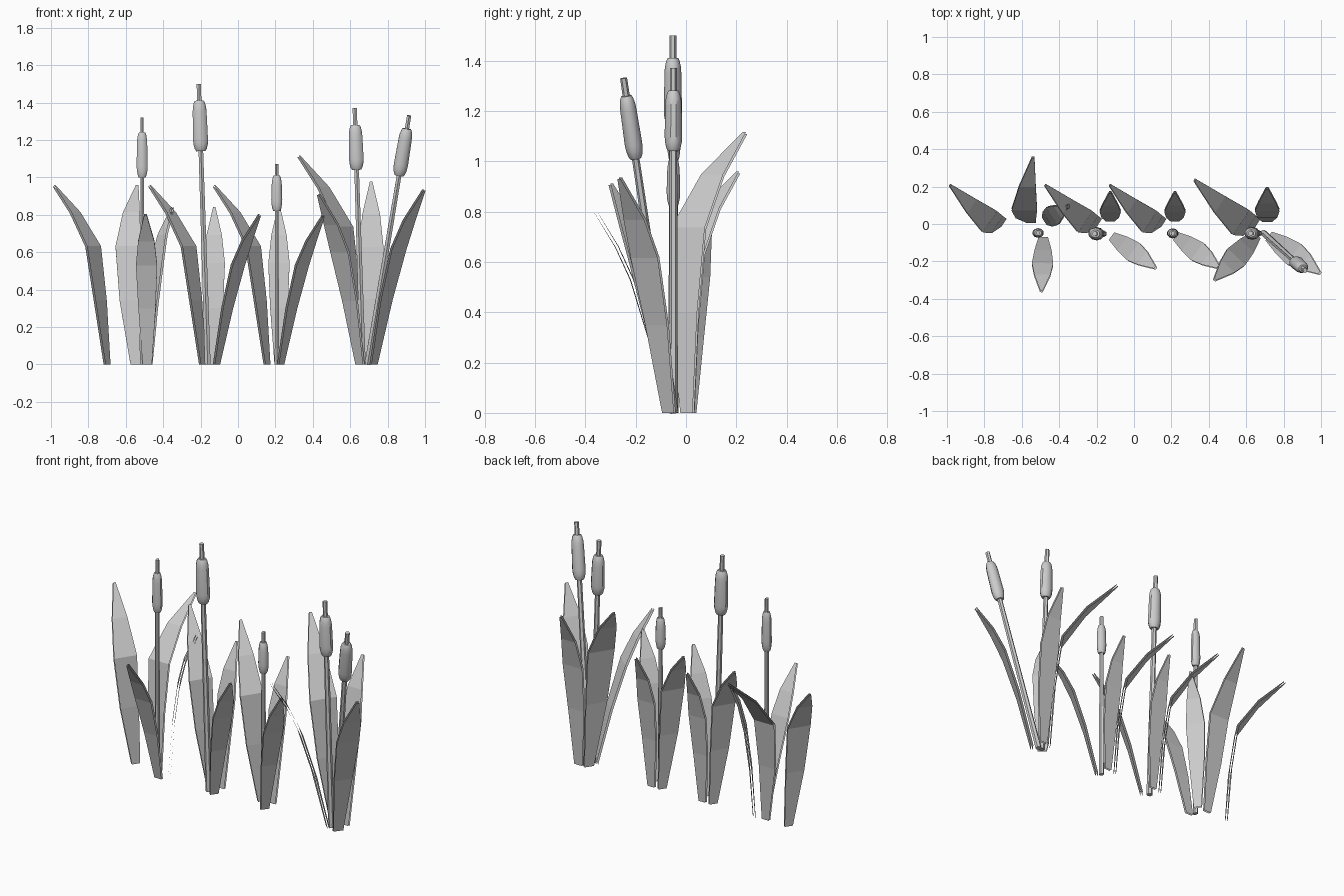
import bpy, bmesh, math
from mathutils import Vector, Matrix

if "Cube" in bpy.data.objects:
    bpy.data.objects.remove(bpy.data.objects["Cube"])

# Blade profiles: (outward bend, height, left edge, right edge) at scale 1
WIDE = [(0, 0, .025, -.025), (.025, .34, .083, -.027), (.065, .63, .105, -.032),
        (.19, .81, .065, -.025), (.345, .955, -.004, -.018)]
FRONT = [(0, 0, .025, -.025), (.07, .30, .047, -.045), (.14, .53, .058, -.056),
         (.20, .66, .045, -.042), (.285, .80, .007, -.007)]
BACK = [(0, 0, .024, -.024), (.02, .30, .047, -.047), (.05, .54, .057, -.057),
        (.085, .69, .041, -.041), (.15, .84, .006, -.006)]


def finish(bm, name):
    me = bpy.data.meshes.new(name)
    bm.to_mesh(me)
    bm.free()
    ob = bpy.data.objects.new(name, me)
    bpy.context.collection.objects.link(ob)
    return ob


def blade(name, profile, x, y, angle, scale=1.0, gap=.012):
    """Two thin facing sheets that bend outward towards the given heading."""
    a = math.radians(angle)
    out = Vector((math.cos(a), math.sin(a), 0))
    left = Vector((-out.y, out.x, 0))
    bm = bmesh.new()
    for side in (1, -1):
        rows = []
        for i, (d, z, l, r) in enumerate(profile):
            p, q = profile[max(i - 1, 0)], profile[min(i + 1, len(profile) - 1)]
            dd, dz = q[0] - p[0], q[1] - p[1]
            n = (out * dz - Vector((0, 0, dd))).normalized()
            if i == 0:
                n = out
            c = Vector((x, y, 0)) + (out * d + Vector((0, 0, z))) * scale + n * side * gap / 2
            rows.append([bm.verts.new(c + left * w * scale) for w in (l, r)])
        for (l0, r0), (l1, r1) in zip(rows, rows[1:]):
            bm.faces.new((r0, l0, l1, r1) if side < 0 else (l0, r0, r1, l1))
    for f in bm.faces:
        f.normal_update()
        f_out = f.normal.dot(out)
    return finish(bm, name)


def lathe(name, rings, sides, base, top):
    """Closed tube from (height, rx, ry) rings, tilted from base towards top."""
    base, top = Vector(base), Vector(top)
    rot = Vector((0, 0, 1)).rotation_difference(top - base).to_matrix().to_4x4()
    bm = bmesh.new()
    loops = []
    for h, rx, ry in rings:
        loops.append([bm.verts.new((rx * math.sin(2 * math.pi * k / sides),
                                    -ry * math.cos(2 * math.pi * k / sides), h))
                      for k in range(sides)])
    for a, b in zip(loops, loops[1:]):
        for k in range(sides):
            j = (k + 1) % sides
            bm.faces.new((a[k], a[j], b[j], b[k]))
    bm.faces.new(loops[0][::-1])
    bm.faces.new(loops[-1])
    bmesh.ops.transform(bm, matrix=Matrix.Translation(base) @ rot, verts=bm.verts)
    ob = finish(bm, name)
    bpy.ops.object.select_all(action='DESELECT')
    ob.select_set(True)
    bpy.context.view_layer.objects.active = ob
    bpy.ops.object.shade_smooth_by_angle(angle=math.radians(40))


def cattail(i, base, top, z0, z1, rx, ry, sx):
    """Stem with a pointed spike above a fat rounded seed head."""
    length = (Vector(top) - Vector(base)).length
    k = length / top[2]
    lathe(f"stem_{i}", [(0, .018 * sx, .018), (length, .013 * sx, .014)], 6, base, top)
    a, b = z0 * k, z1 * k
    prof = [(0, .62), (.012, .80), (.035, .95), (.06, 1)]
    rings = [(a + d, rx * s, ry * s) for d, s in prof]
    rings += [(b - d, rx * s * .93, ry * s * .93) for d, s in reversed(prof)]
    lathe(f"seed_head_{i}", rings, 10, base, top)


# Cattail stalks
cattail(1, (-.511, -.048, 0), (-.513, -.048, 1.32), 1.0, 1.24, .031, .026, .75)
cattail(2, (-.162, -.052, 0), (-.210, -.052, 1.50), 1.14, 1.41, .042, .036, 1)
cattail(3, (.208, -.05, 0), (.207, -.05, 1.07), .82, 1.01, .031, .027, .75)
cattail(4, (.667, -.05, 0), (.624, -.05, 1.37), 1.04, 1.28, .041, .035, 1)
cattail(5, (.692, -.048, 0), (.915, -.248, 1.33), 1.01, 1.26, .040, .035, 1)

# Wide leaves leaning back
blade("wide_leaf_1", WIDE, -.70, .01, 147)
blade("wide_leaf_2", WIDE, -.55, .012, 90)
blade("wide_leaf_3", WIDE, -.19, .01, 147)
blade("wide_leaf_4", WIDE, .155, .01, 147)
blade("wide_leaf_5", WIDE, .655, .005, 147, 1.165)

# Narrow leaves leaning forward
blade("front_leaf_1", FRONT, -.485, -.075, -92)
blade("front_leaf_2", FRONT, -.115, -.068, -36)
blade("front_leaf_3", FRONT, .228, -.068, -36)
blade("front_leaf_4", FRONT, .725, -.068, -36, 1.165)
blade("front_leaf_5", FRONT, .652, -.062, -133, 1.135)

# Short upright leaves at the back
blade("back_leaf_1", BACK, -.475, .018, 33)
blade("back_leaf_2", BACK, -.127, .02, 90)
blade("back_leaf_3", BACK, .219, .02, 90)
blade("back_leaf_4", BACK, .712, .018, 90, 1.16)
